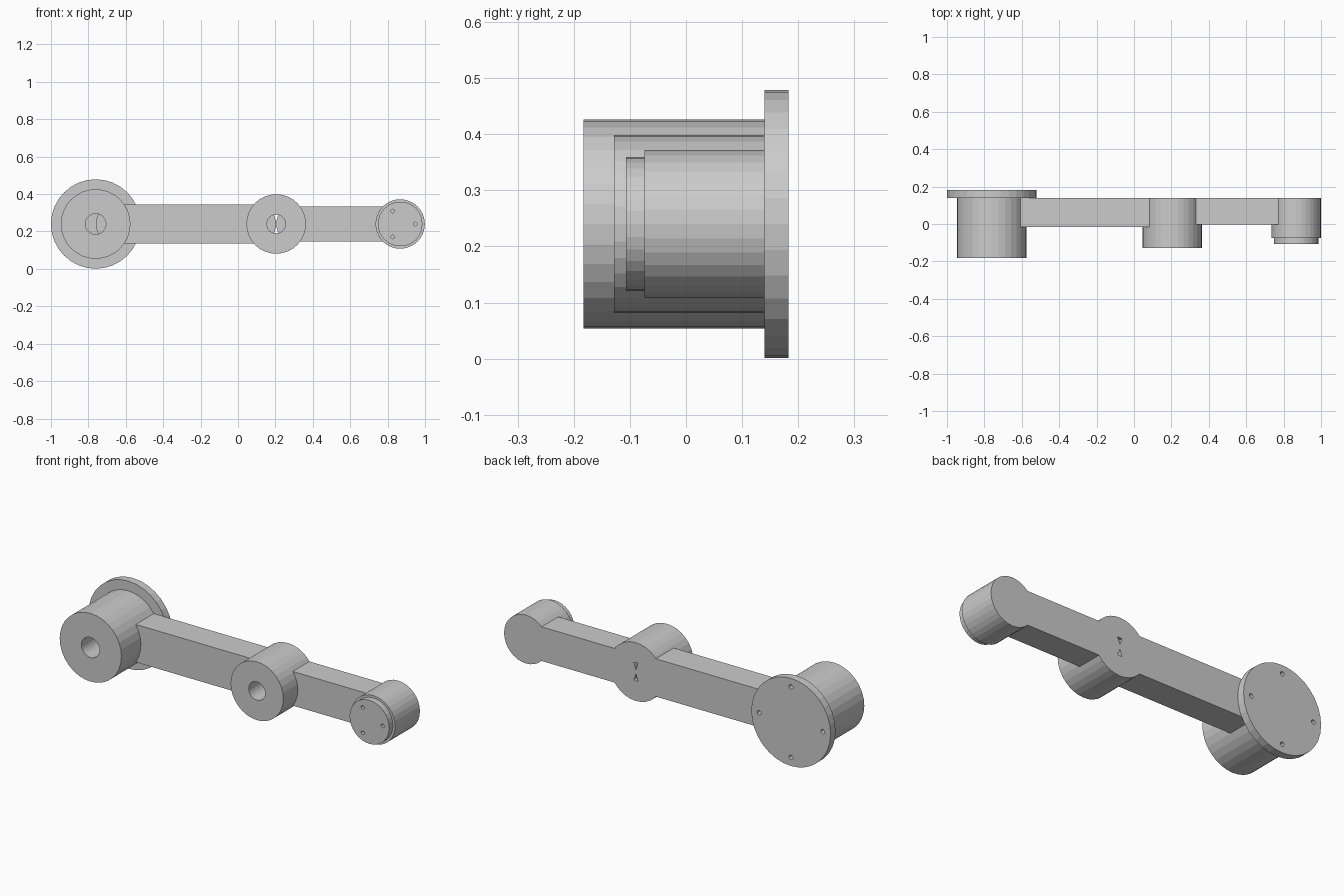
import bpy, bmesh
from math import sin, cos, pi, radians

if "Cube" in bpy.data.objects:
    bpy.data.objects.remove(bpy.data.objects["Cube"])

ZC = 0.24                                # height of all joint axes
BASE_X, ELBOW_X, WRIST_X = -0.761, 0.204, 0.867
BACK = 0.14                              # shared back plane of the arm


def prism(name, outline, y0, y1):
    """Extrude an (x, z) outline along y."""
    bm = bmesh.new()
    front = [bm.verts.new((x, y0, z)) for x, z in outline]
    back = [bm.verts.new((x, y1, z)) for x, z in outline]
    n = len(outline)
    bm.faces.new(front)
    bm.faces.new(back[::-1])
    for i in range(n):
        j = (i + 1) % n
        bm.faces.new((front[j], front[i], back[i], back[j]))
    bmesh.ops.recalc_face_normals(bm, faces=bm.faces[:])
    mesh = bpy.data.meshes.new(name)
    bm.to_mesh(mesh)
    bm.free()
    ob = bpy.data.objects.new(name, mesh)
    bpy.context.collection.objects.link(ob)
    return ob


def disc(name, x, z, r, y0, y1, sides=32):
    ring = [(x + r * cos(2 * pi * i / sides), z + r * sin(2 * pi * i / sides))
            for i in range(sides)]
    return prism(name, ring, y0, y1)


def slot(name, x0, x1, r, y0, y1, steps=11):
    """Bar with half-round ends whose tips lie at x0 and x1."""
    pts = []
    for cx, start in ((x1 - r, -pi / 2), (x0 + r, pi / 2)):
        for i in range(steps + 1):
            a = start + pi * i / steps
            pts.append((cx + r * cos(a), ZC + r * sin(a)))
    return prism(name, pts, y0, y1)


def drill(ob, x, z, r, y0, y1, sides=24):
    cutter = disc("cutter", x, z, r, y0, y1, sides)
    cutter.hide_render = True
    mod = ob.modifiers.new("drill", 'BOOLEAN')
    mod.operation = 'DIFFERENCE'
    mod.solver = 'EXACT'
    mod.object = cutter
    bpy.context.view_layer.objects.active = ob
    bpy.ops.object.modifier_apply(modifier=mod.name)
    bpy.data.objects.remove(cutter)


# Base joint: mounting flange with four bolt holes, and a bored hub
flange = disc("mounting_flange", BASE_X, ZC, 0.239, BACK, 0.183)
for k in range(4):
    a = k * pi / 2
    drill(flange, BASE_X + 0.192 * cos(a), ZC + 0.192 * sin(a), 0.012, 0.153, 0.2, 12)
hub = disc("base_hub", BASE_X, ZC, 0.186, -0.183, BACK)
drill(hub, BASE_X, ZC, 0.055, -0.3, 0.3)

# Elbow joint
elbow = disc("elbow_hub", ELBOW_X, ZC, 0.159, -0.128, BACK)
drill(elbow, ELBOW_X, ZC, 0.05, -0.3, 0.3)

# Two links, their round ends meeting on the elbow axis
slot("upper_link", BASE_X, ELBOW_X, 0.103, -0.015, BACK)
slot("forearm_link", ELBOW_X, WRIST_X, 0.093, -0.003, BACK)

# Wrist joint with a drilled tool plate
disc("wrist_hub", WRIST_X, ZC, 0.132, -0.074, BACK)
plate = disc("tool_plate", WRIST_X, ZC, 0.119, -0.107, -0.074)
for k in range(3):
    a = radians(120 * k)
    drill(plate, WRIST_X + 0.08 * cos(a), ZC + 0.08 * sin(a), 0.01, -0.2, -0.08, 12)
